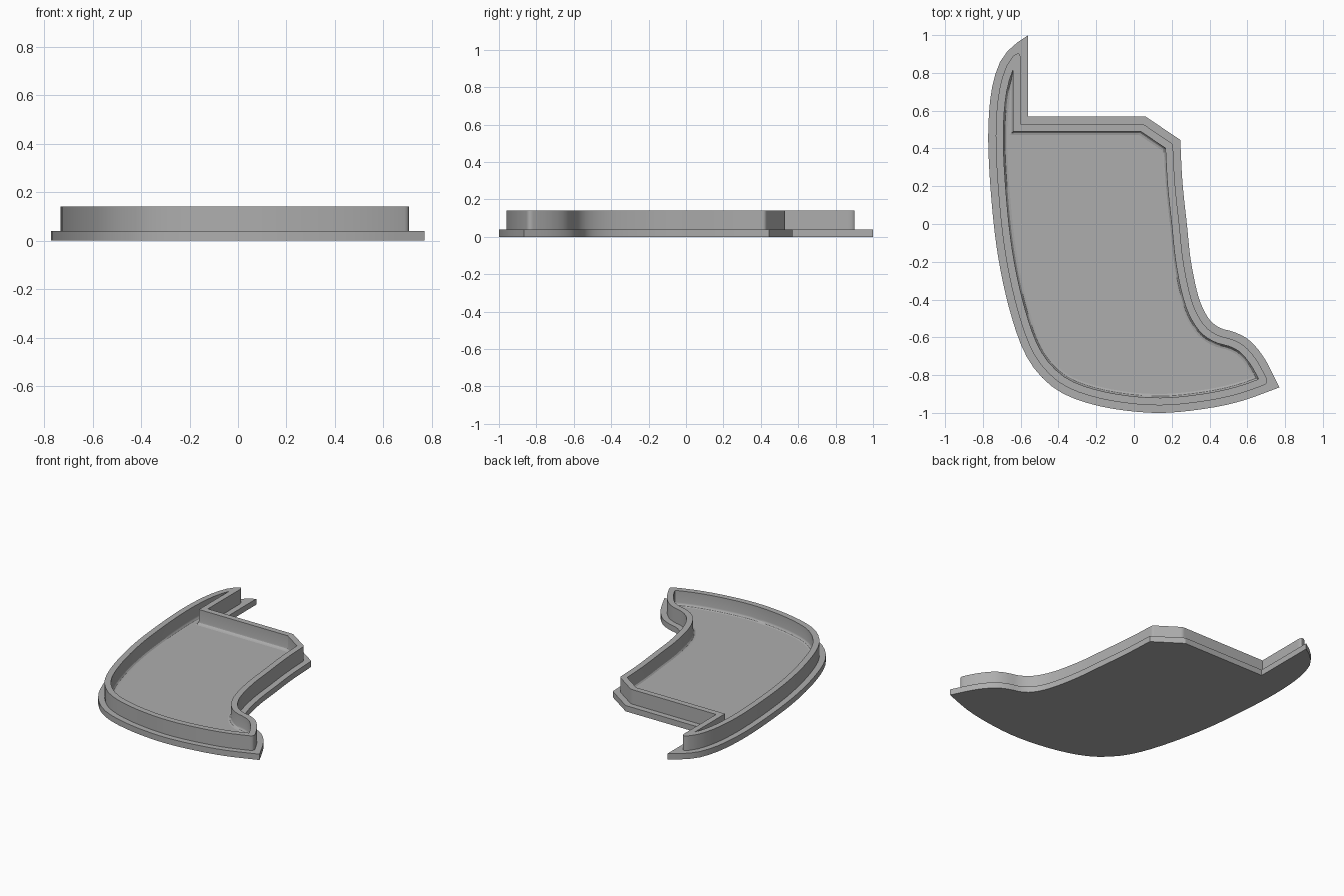
import bpy
import bmesh
from mathutils import Vector
from mathutils.geometry import intersect_line_line_2d

cube = bpy.data.objects.get("Cube")
if cube:
    bpy.data.objects.remove(cube)

SAMPLES = 48   # points along each side of the outline
ARC = 6        # steps around each softened corner

# Outline sides, clockwise, each running from one hard corner to the next
SIDES = [
    [(-.56, 1), (-.56, .57)],
    [(-.56, .57), (.06, .57)],
    [(.06, .57), (.245, .445)],
    [(.245, .445), (.257, .22), (.28, 0), (.302, -.2), (.343, -.39), (.395, -.5),
     (.455, -.55), (.53, -.572), (.61, -.615), (.69, -.71), (.77, -.865)],
    [(.77, -.865), (.56, -.94), (.35, -.982), (.12, -1), (-.13, -.975),
     (-.34, -.915), (-.475, -.825), (-.58, -.68), (-.66, -.45), (-.72, -.17),
     (-.755, .13), (-.772, .45), (-.757, .69), (-.713, .85), (-.65, .935), (-.56, 1)],
]
# Softening length at the end of each side (the inner notch stays crisp)
SOFT = [0, .012, .012, .03, .055]


def spline(points):
    """Smooth curve through the points."""
    p = [Vector(q) for q in points]
    p = [2 * p[0] - p[1]] + p + [2 * p[-1] - p[-2]]
    out = []
    for a, b, c, d in zip(p, p[1:], p[2:], p[3:]):
        for i in range(10):
            t = i / 10
            out.append(b + (c - a) * t / 2 + (2 * a - 5 * b + 4 * c - d) * t * t / 2
                       + (3 * b - a - 3 * c + d) * t ** 3 / 2)
    return out + [p[-2]]


def shift(line, dist):
    """Move a side inward and lengthen both ends along their tangents."""
    out = []
    for i, p in enumerate(line):
        t = (line[min(i + 1, len(line) - 1)] - line[max(i - 1, 0)]).normalized()
        out.append(p + Vector((t.y, -t.x)) * dist)
    first = out[0] + (out[0] - out[1]).normalized() * .15
    last = out[-1] + (out[-1] - out[-2]).normalized() * .15
    return [first] + out + [last]


def join(a, b):
    """Trim two neighbouring sides where they cross."""
    for i in range(len(a) - 1, 0, -1):
        for j in range(len(b) - 1):
            hit = intersect_line_line_2d(a[i - 1], a[i], b[j], b[j + 1])
            if hit:
                return a[:i] + [hit], [hit] + b[j + 1:]
    return a, b


def resample(line, start, end):
    """Evenly spaced points, leaving a gap at each end."""
    dist = [0]
    for a, b in zip(line, line[1:]):
        dist.append(dist[-1] + (b - a).length)
    out, k = [], 0
    for i in range(SAMPLES):
        s = start + (dist[-1] - start - end) * i / (SAMPLES - 1)
        while k < len(line) - 2 and dist[k + 1] < s:
            k += 1
        span = max(dist[k + 1] - dist[k], 1e-9)
        out.append(line[k].lerp(line[k + 1], (s - dist[k]) / span))
    return out


def outline(dist, soft):
    """Closed loop set in from the outer edge, with softened corners."""
    sides = [spline(s) for s in SIDES]
    n = len(sides)
    if dist:
        sides = [shift(s, dist) for s in sides]
        for i in range(n):
            sides[i], sides[(i + 1) % n] = join(sides[i], sides[(i + 1) % n])
    cut = [c * soft for c in SOFT]
    runs = [resample(s, cut[i - 1], cut[i]) for i, s in enumerate(sides)]
    loop = []
    for i, run in enumerate(runs):
        loop += run
        a, corner, b = run[-1], sides[i][-1], runs[(i + 1) % n][0]
        for k in range(1, ARC):
            t = k / ARC
            loop.append(a.lerp(corner, t).lerp(corner.lerp(b, t), t))
    return loop


# Cross-section: inset, corner softness, height
SECTION = [
    (0, 0, 0), (0, 0, .04),                    # flange edge
    (.04, 1, .04), (.04, 1, .14),              # outer wall
    (.08, 0, .14), (.08, 0, .06),              # inner wall
    (.082, 0, .051), (.089, 0, .043), (.1, 0, .04),  # fillet to the floor
]

bm = bmesh.new()
rings = [[bm.verts.new((p.x, p.y, z)) for p in outline(d, s)] for d, s, z in SECTION]
count = len(rings[0])
for low, high in zip(rings, rings[1:]):
    for i in range(count):
        j = (i + 1) % count
        bm.faces.new((low[i], low[j], high[j], high[i]))
caps = [bm.faces.new(rings[0]), bm.faces.new(rings[-1])]
bmesh.ops.remove_doubles(bm, verts=bm.verts, dist=1e-5)
bmesh.ops.recalc_face_normals(bm, faces=bm.faces)

mesh = bpy.data.meshes.new("tray")
bm.to_mesh(mesh)
bm.free()
tray = bpy.data.objects.new("tray", mesh)
bpy.context.collection.objects.link(tray)

# Plain grey finish
grey = bpy.data.materials.new("grey")
grey.use_nodes = True
color = (.42, .42, .42, 1)
grey.diffuse_color = color
grey.node_tree.nodes["Principled BSDF"].inputs["Base Color"].default_value = color
mesh.materials.append(grey)

# Smooth curved walls, flat floor and underside
bpy.ops.object.select_all(action="DESELECT")
tray.select_set(True)
bpy.context.view_layer.objects.active = tray
bpy.ops.object.shade_smooth_by_angle(angle=.5)
for face in mesh.polygons:
    if len(face.vertices) > 4:
        face.use_smooth = False
